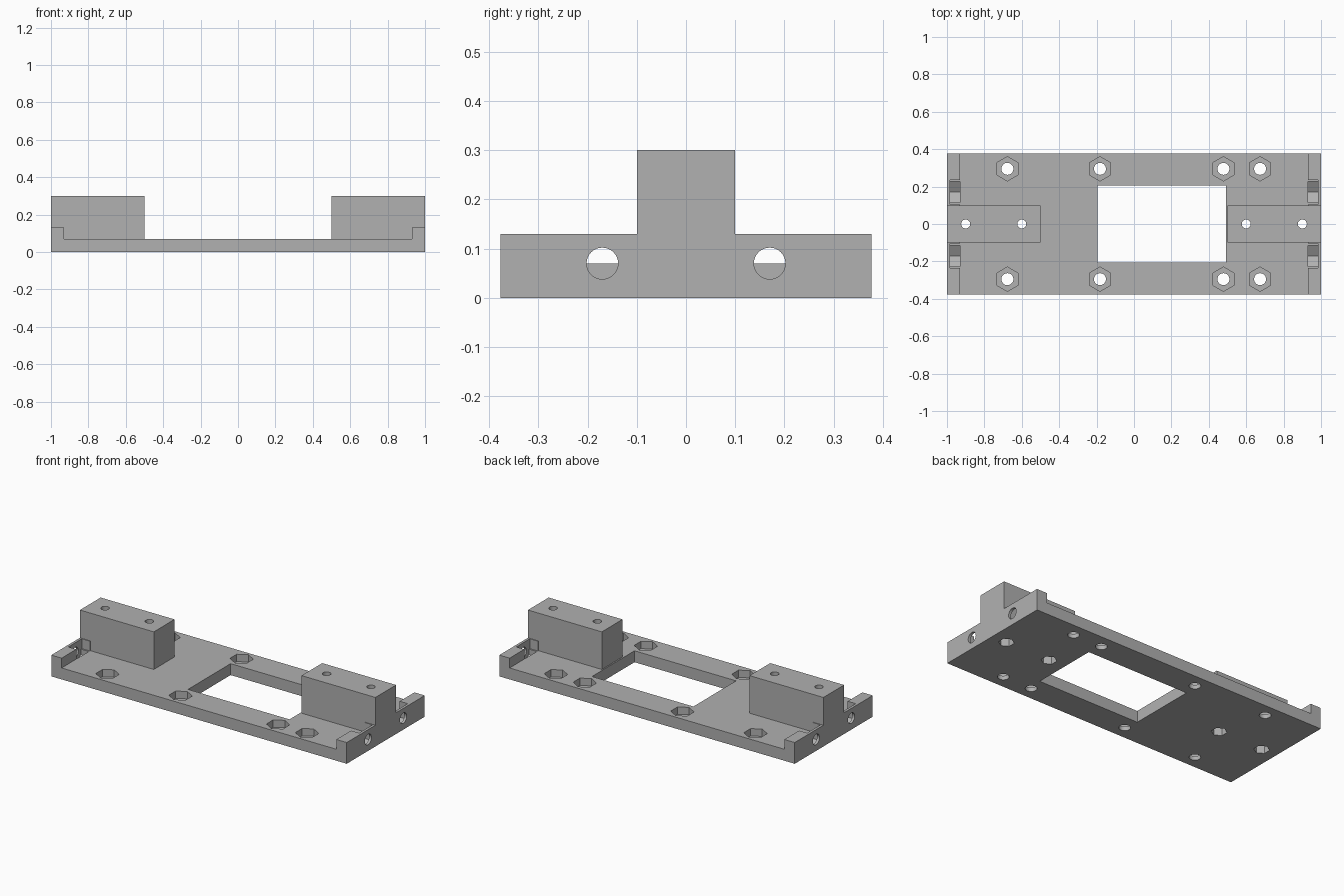
import bpy, bmesh
from math import pi, radians
from mathutils import Matrix, Vector

old = bpy.data.objects.get("Cube")
if old:
    bpy.data.objects.remove(old, do_unlink=True)

grey = bpy.data.materials.new("plain grey")
grey.use_nodes = True
colour = (0.44, 0.44, 0.44, 1)
grey.diffuse_color = colour
grey.node_tree.nodes["Principled BSDF"].inputs["Base Color"].default_value = colour


def make_object(name, bm):
    bmesh.ops.recalc_face_normals(bm, faces=bm.faces)
    mesh = bpy.data.meshes.new(name)
    bm.to_mesh(mesh)
    bm.free()
    mesh.materials.append(grey)
    ob = bpy.data.objects.new(name, mesh)
    bpy.context.collection.objects.link(ob)
    return ob


def box(name, low, high):
    bm = bmesh.new()
    low, high = Vector(low), Vector(high)
    place = Matrix.Translation((low + high) / 2) @ Matrix.Diagonal((*(high - low), 1))
    bmesh.ops.create_cube(bm, size=1, matrix=place)
    return make_object(name, bm)


def prism(name, start, length, radius, sides, axis="Z"):
    """Regular prism running from start along +Z or +X."""
    bm = bmesh.new()
    turn = Matrix.Rotation(pi / 2, 4, "Y") if axis == "X" else Matrix.Identity(4)
    # hexagons keep two corners on the long direction of the pocket
    spin = Matrix.Rotation(pi / 2 if axis == "X" else 0, 4, "Z")
    place = Matrix.Translation(start) @ turn @ Matrix.Translation((0, 0, length / 2)) @ spin
    bmesh.ops.create_cone(bm, cap_ends=True, segments=sides, radius1=radius,
                          radius2=radius, depth=length, matrix=place)
    return make_object(name, bm)


def combine(target, tool, operation):
    mod = target.modifiers.new(tool.name, "BOOLEAN")
    mod.operation = operation
    mod.solver = "EXACT"
    mod.object = tool
    bpy.context.view_layer.objects.active = target
    bpy.ops.object.modifier_apply(modifier=mod.name)
    bpy.data.objects.remove(tool, do_unlink=True)


# Base plate with raised end ridges, extruded from its long profile
half_width, plate_top = 0.377, 0.07
profile = [(-1, 0), (1, 0), (1, 0.13), (0.93, 0.13), (0.93, plate_top),
           (-0.93, plate_top), (-0.93, 0.13), (-1, 0.13)]
bm = bmesh.new()
face = bm.faces.new([bm.verts.new((x, -half_width, z)) for x, z in profile])
sweep = bmesh.ops.extrude_face_region(bm, geom=[face])
bmesh.ops.translate(bm, vec=(0, 2 * half_width, 0),
                    verts=[v for v in sweep["geom"] if isinstance(v, bmesh.types.BMVert)])
plate = make_object("mounting_plate", bm)

# Mounting blocks at both ends
for low_x in (-1, 0.5):
    combine(plate, box("mounting_block", (low_x, -0.1, 0.03), (low_x + 0.5, 0.1, 0.3)), "UNION")

# Central window
combine(plate, box("window", (-0.195, -0.205, -0.1), (0.492, 0.207, 0.2)), "DIFFERENCE")

# Screw holes with hexagonal nut pockets along both long edges
for x in (-0.677, -0.182, 0.478, 0.674):
    for y in (-0.295, 0.295):
        combine(plate, prism("screw_hole", (x, y, -0.1), 0.3, 0.032, 32), "DIFFERENCE")
        combine(plate, prism("nut_pocket", (x, y, 0.025), 0.2, 0.065, 6), "DIFFERENCE")

# Block screw holes, with nut pockets opening underneath
for x in (-0.9, -0.6, 0.6, 0.9):
    combine(plate, prism("block_hole", (x, 0, -0.1), 0.5, 0.024, 24), "DIFFERENCE")
    combine(plate, prism("block_nut_pocket", (x, 0, -0.1), 0.22, 0.044, 6), "DIFFERENCE")

# End holes through the ridges, with nut slots open at the top
for side in (-1, 1):
    for y in (-0.17, 0.17):
        pocket_x = 0.93 if side > 0 else -0.984
        hole_x = 0.95 if side > 0 else -1.1
        combine(plate, prism("end_nut_pocket", (pocket_x, y, plate_top), 0.054, 0.065, 6, "X"),
                "DIFFERENCE")
        combine(plate, box("nut_slot", (pocket_x, y - 0.065, plate_top),
                           (pocket_x + 0.054, y + 0.065, 0.2)), "DIFFERENCE")
        combine(plate, prism("end_hole", (hole_x, y, plate_top), 0.15, 0.032, 32, "X"),
                "DIFFERENCE")

# Round hole walls shade smooth, corners stay sharp
bpy.ops.object.select_all(action="DESELECT")
plate.select_set(True)
bpy.context.view_layer.objects.active = plate
bpy.ops.object.shade_smooth_by_angle(angle=radians(30))
